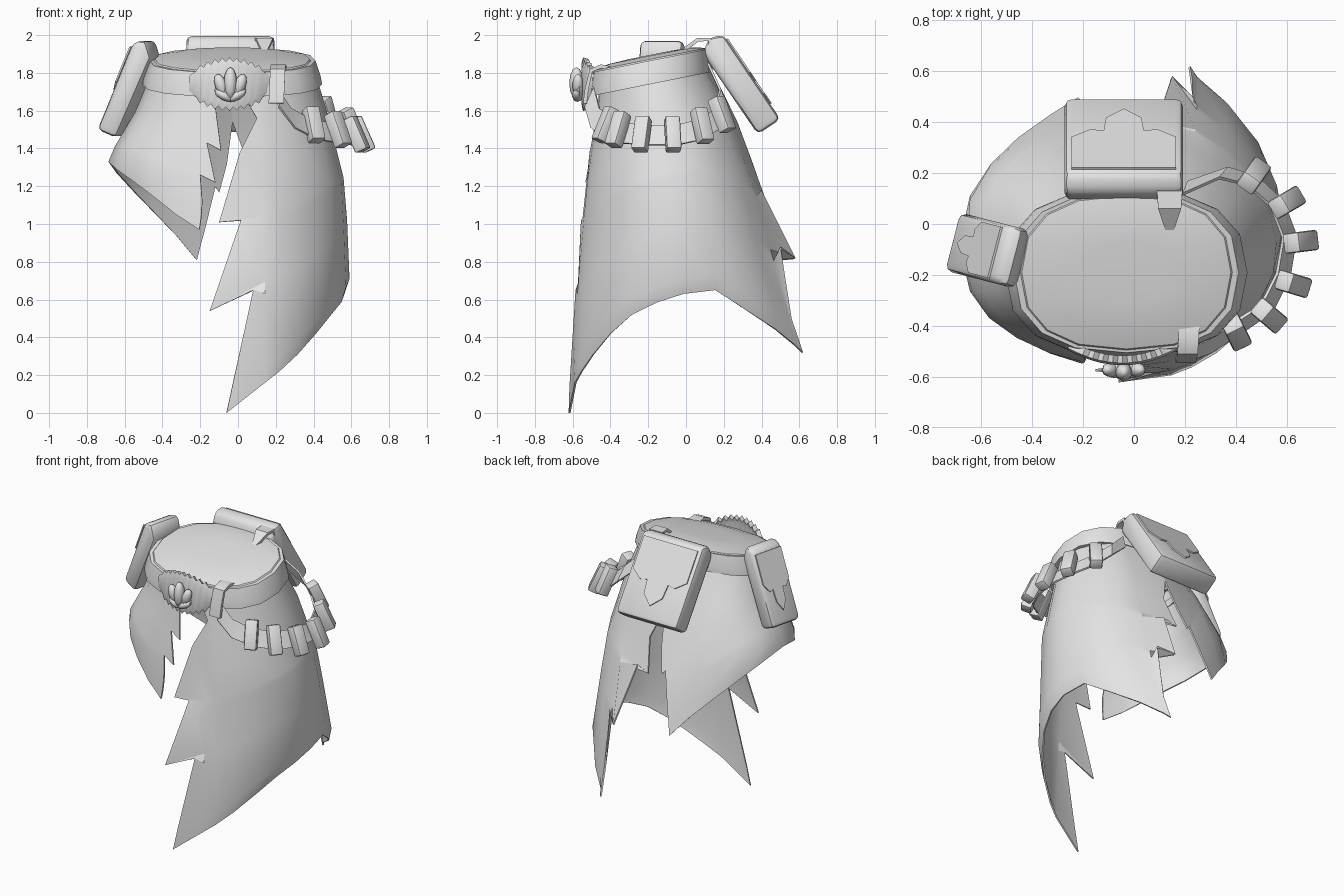
import bpy, bmesh, math
from mathutils import Vector, Matrix

if "Cube" in bpy.data.objects:
    bpy.data.objects.remove(bpy.data.objects["Cube"])

GREY = bpy.data.materials.new("light_grey")
GREY.diffuse_color = (0.78, 0.78, 0.78, 1)
GREY.use_nodes = True
GREY.node_tree.nodes["Principled BSDF"].inputs["Base Color"].default_value = GREY.diffuse_color


def make(name, verts, faces, thick=0, bevel=0, angle=35, offset=-1):
    """Mesh object with optional thickness and bevel, smooth below an angle."""
    me = bpy.data.meshes.new(name)
    me.from_pydata([tuple(v) for v in verts], [], faces)
    bm = bmesh.new()
    bm.from_mesh(me)
    bmesh.ops.recalc_face_normals(bm, faces=bm.faces[:])
    bm.to_mesh(me)
    bm.free()
    ob = bpy.data.objects.new(name, me)
    bpy.context.collection.objects.link(ob)
    me.materials.append(GREY)
    if thick:
        m = ob.modifiers.new("thickness", 'SOLIDIFY')
        m.thickness, m.offset = thick, offset
    if bevel:
        m = ob.modifiers.new("bevel", 'BEVEL')
        m.width, m.segments, m.limit_method = bevel, 2, 'ANGLE'
        m.angle_limit = math.radians(50)
    bpy.ops.object.select_all(action='DESELECT')
    ob.select_set(True)
    bpy.context.view_layer.objects.active = ob
    if thick or bevel:
        bpy.ops.object.convert(target='MESH')
    bpy.ops.object.shade_smooth_by_angle(angle=math.radians(angle))


def grid_faces(cols, rows, closed=False):
    n = cols if closed else cols - 1
    return [(c * rows + r, ((c + 1) % cols) * rows + r,
             ((c + 1) % cols) * rows + r + 1, c * rows + r + 1)
            for c in range(n) for r in range(rows - 1)]


def lookup(z, zs, vals):
    for i in range(len(zs) - 1):
        if z <= zs[i + 1]:
            t = max(0, (z - zs[i]) / (zs[i + 1] - zs[i]))
            return vals[i] + t * (vals[i + 1] - vals[i])
    return vals[-1]


def power(v, e):
    return math.copysign(abs(v) ** e, v)


# ---- skirt halves: flared shell with torn front and back edges
ZS = [0, 0.6, 1.2, 1.6, 1.8]
FRONT = [-0.625, -0.595, -0.54, -0.475, -0.45]
BACK = [0.76, 0.575, 0.40, 0.25, 0.12]
RIGHT = [0.60, 0.595, 0.57, 0.47, 0.41]
LEFT_ZS = [0.8, 1.33, 1.6, 1.8]
LEFT = [0.71, 0.70, 0.54, 0.46]
ROWS = [0, 0.18, 0.32, 0.44, 0.47, 0.66, 0.70, 0.93, 1]


def shell(side, z):
    f, b = lookup(z, ZS, FRONT), lookup(z, ZS, BACK)
    a = lookup(z, ZS, RIGHT) if side > 0 else lookup(z, LEFT_ZS, LEFT)
    return a, (f + b) / 2, (b - f) / 2


def skirt(name, side, front_edge, hem, back_edge, tuck, e):
    verts = []

    def edge(pts, sign):
        for x, z, *y in pts:
            a, cy, b = shell(side, z)
            yy = cy + sign * b * (1 - abs(x / a) ** (2 / e)) ** (e / 2)
            verts.append((x, y[0] if y else yy, z))

    edge(front_edge, -1)
    for deg, low in hem:
        p = math.radians(deg)
        top = 1.79 - 0.06 * math.cos(p)
        for k, v in enumerate(ROWS):
            z = top + (low - top) * v
            if k == len(ROWS) - 2:
                z = low + 0.08
            a, cy, b = shell(side, z)
            s = 1 - tuck * math.sin(p) if k == len(ROWS) - 1 else 1     # hem turns inward
            verts.append((side * a * s * power(math.sin(p), e),
                          cy - b * s * power(math.cos(p), e), z))
    edge(back_edge, 1)
    make(name, verts, grid_faces(len(hem) + 2, len(ROWS)), thick=0.01, angle=28)


skirt("right_skirt", 1,
      [(0.0, 1.73), (0.1, 1.56), (0.01, 1.38), (-0.1, 1.01),
       (0.015, 1.02), (-0.15, 0.54), (0.08, 0.65), (-0.03, 0.14), (-0.06, 0.0)],
      [(14, 0.16), (22, 0.22), (33, 0.31), (46, 0.42), (60, 0.52), (75, 0.585), (90, 0.63),
       (108, 0.65), (125, 0.54), (142, 0.44), (155, 0.36)],
      [(-0.03, 1.85), (-0.03, 1.55), (0.04, 1.36), (0.0, 1.15),
       (0.09, 1.18), (0.15, 0.82, 0.58), (0.23, 0.88, 0.50), (0.23, 0.5), (0.22, 0.32, 0.62)],
      0.05, 1)
skirt("left_skirt", -1,
      [(0.0, 1.73), (-0.12, 1.62), (-0.09, 1.39), (-0.165, 1.43),
       (-0.12, 1.22), (-0.2, 1.26), (-0.19, 1.12), (-0.195, 1.04), (-0.205, 0.97)],
      [(25, 1.05), (38, 1.15), (52, 1.23), (68, 1.29), (90, 1.33),
       (112, 1.27), (128, 1.18), (142, 1.07), (155, 0.94)],
      [(-0.03, 1.85), (-0.03, 1.54), (-0.06, 1.32), (-0.10, 1.17),
       (-0.12, 1.2), (-0.16, 1.04), (-0.18, 0.96), (-0.2, 0.89), (-0.22, 0.81)],
      0.02, 0.88)

# ---- tilted waist belt and the domed cap inside it
N = 16


def ring(a, b, z, i):
    t = 2 * math.pi * i / N
    y = -0.19 + b * power(math.sin(t), 0.82)
    return Vector((-0.03 + a * power(math.cos(t), 0.82), y, z + 0.2 * (y + 0.19)))


belt = []
for i in range(N):
    belt += [ring(0.43, 0.30, 1.74, i), ring(0.475, 0.33, 1.74, i), ring(0.468, 0.33, 1.78, i),
             ring(0.44, 0.315, 1.865, i), ring(0.415, 0.305, 1.865, i)]
make("belt", belt, grid_faces(N, 5, True))

cap = []
for i in range(N):
    cap += [ring(0.42, 0.307, 1.86, i), ring(0.41, 0.30, 1.872, i),
            ring(0.31, 0.225, 1.89, i), ring(0.16, 0.12, 1.895, i)]
make("waist_cap", cap, grid_faces(N, 4, True) + [tuple(i * 4 + 3 for i in range(N))])

# ---- oval buckle plate with saw teeth
verts, cols = [], 23
for i in range(cols):
    u = -1 + 2 * i / (cols - 1)
    h = 0.045 + 0.075 * (1 - u * u) + (0.022 if i % 2 and abs(u) < 0.85 else 0)
    for s in (-1, -0.75, 0.75, 1):
        verts.append((-0.045 + 0.215 * u, -0.565 + 0.06 * u * u + 0.02 * s * s, 1.74 + s * h))
make("buckle_plate", verts, grid_faces(cols, 4), thick=0.03)


def ball(name, loc, scale, rot=0):
    bm = bmesh.new()
    bmesh.ops.create_uvsphere(bm, u_segments=8, v_segments=6, radius=1)
    m = Matrix.Translation(loc) @ Matrix.Rotation(rot, 4, 'Y') @ Matrix.Diagonal((*scale, 1))
    v = [m @ p.co for p in bm.verts]
    f = [[p.index for p in q.verts] for q in bm.faces]
    bm.free()
    make(name, v, f, angle=50)


# ---- flame ornament on the buckle
ball("ornament_base", (-0.04, -0.565, 1.71), (0.085, 0.035, 0.055))
ball("ornament_centre", (-0.04, -0.58, 1.745), (0.035, 0.038, 0.085))
for s in (-1, 1):
    ball("ornament_petal", (-0.04 + s * 0.05, -0.572, 1.735), (0.032, 0.03, 0.062), s * 0.35)
    ball("ornament_leaf", (-0.04 + s * 0.035, -0.575, 1.68), (0.055, 0.03, 0.024), s * -0.5)


# ---- pouches: slanted profile pushed out across the width, with a shield flap
def pouch(name, base, out, width, prof):
    out = Vector(out).normalized()
    side = Vector((-out.y, out.x, 0))
    at = lambda d, h, w: Vector(base) + out * d + side * w + Vector((0, 0, h))
    n = len(prof)
    v = [at(d, h, w) for w in (-width / 2, width / 2) for d, h in prof]
    f = [tuple(range(n)), tuple(range(n, 2 * n))]
    f += [(i, (i + 1) % n, n + (i + 1) % n, n + i) for i in range(n)]
    make(name, v, f, bevel=0.028, angle=40)
    # flap on the outer slope, between profile points 2 and 3
    (d0, h0), (d1, h1) = prof[2], prof[3]
    k = math.hypot(d1 - d0, h1 - h0)
    nd, nh = (h0 - h1) / k * 0.004, (d1 - d0) / k * 0.004
    half = [(0.44, 0.05), (0.44, 0.45), (0.28, 0.55), (0.17, 0.53), (0.15, 0.7), (0, 0.82)]
    outline = half + [(-w, t) for w, t in reversed(half[:-1])]
    v = [at(d0 + (d1 - d0) * t + nd, h0 + (h1 - h0) * t + nh, w * width) for w, t in outline]
    make(name + "_flap", v, [tuple(range(len(v)))], thick=0.009, offset=0)


pouch("back_pouch", (-0.04, 0, 0), (0, 1, 0), 0.465,
      [(0.09, 1.90), (0.12, 1.985), (0.20, 2.0), (0.50, 1.555), (0.38, 1.475)])
pouch("side_pouch", (-0.435, -0.14, 0), (-0.97, 0.25, 0), 0.235,
      [(0, 1.88), (0.03, 1.975), (0.1, 1.96), (0.295, 1.5), (0.19, 1.455)])

# ---- hanging strap round the right hip
path = [(0.21, -0.51, 1.67), (0.29, -0.48, 1.56), (0.40, -0.41, 1.50), (0.52, -0.33, 1.48),
        (0.585, -0.2, 1.47), (0.61, -0.05, 1.47), (0.56, 0.08, 1.50), (0.46, 0.17, 1.56),
        (0.35, 0.20, 1.66), (0.2, 0.14, 1.80)]
verts = []
for x, y, z in path:
    o = Vector((x - 0.1, y + 0.12, 0)).normalized() * 0.025
    verts += [(x + o.x, y + o.y, z - 0.052), (x - o.x, y - o.y, z + 0.052)]
make("hip_strap", verts, grid_faces(len(path), 2), thick=0.012, offset=0)

# ---- belt loops holding the strap
loop = [(-0.545, 1.64), (-0.535, 1.72), (-0.51, 1.82), (-0.45, 1.845), (-0.38, 1.83)]
verts = [(x + (i - 2) * 0.004, y, z) for x in (0.17, 0.21, 0.25) for i, (y, z) in enumerate(loop)]
make("front_loop", verts, grid_faces(3, 5), thick=0.02)
loop = [(-0.03, 1.92, 0.015), (0.06, 1.985, 0.045), (0.13, 1.985, 0.05), (0.17, 1.85, 0.05)]
verts = [(0.14 + s * w, y, z) for s in (-1, 0, 1) for y, z, w in loop]
make("back_loop", verts, grid_faces(3, 4), thick=0.02)

# ---- small cases hung on the strap, bottoms splayed outward
spots = [(0.40, -0.425, 1.525), (0.53, -0.36, 1.50), (0.625, -0.235, 1.475),
         (0.655, -0.07, 1.475), (0.60, 0.085, 1.52), (0.47, 0.19, 1.58)]
for i, p in enumerate(spots):
    out = Vector((p[0] - 0.25, p[1] + 0.12, 0)).normalized()
    up = (Vector((0, 0, 1)) - out * 0.45).normalized()
    side = up.cross(out).normalized()
    front = side.cross(up)
    verts = []
    for s, t in ((-1, -1), (1, -1), (1, 1), (-1, 1)):
        for h in (-0.096, 0.096):
            verts.append(Vector(p) + up * h + side * s * 0.04 + front * t * 0.036)
    faces = grid_faces(4, 2, True) + [(0, 2, 4, 6), (1, 3, 5, 7)]
    make("strap_case_%d" % (i + 1), verts, faces, bevel=0.012)
